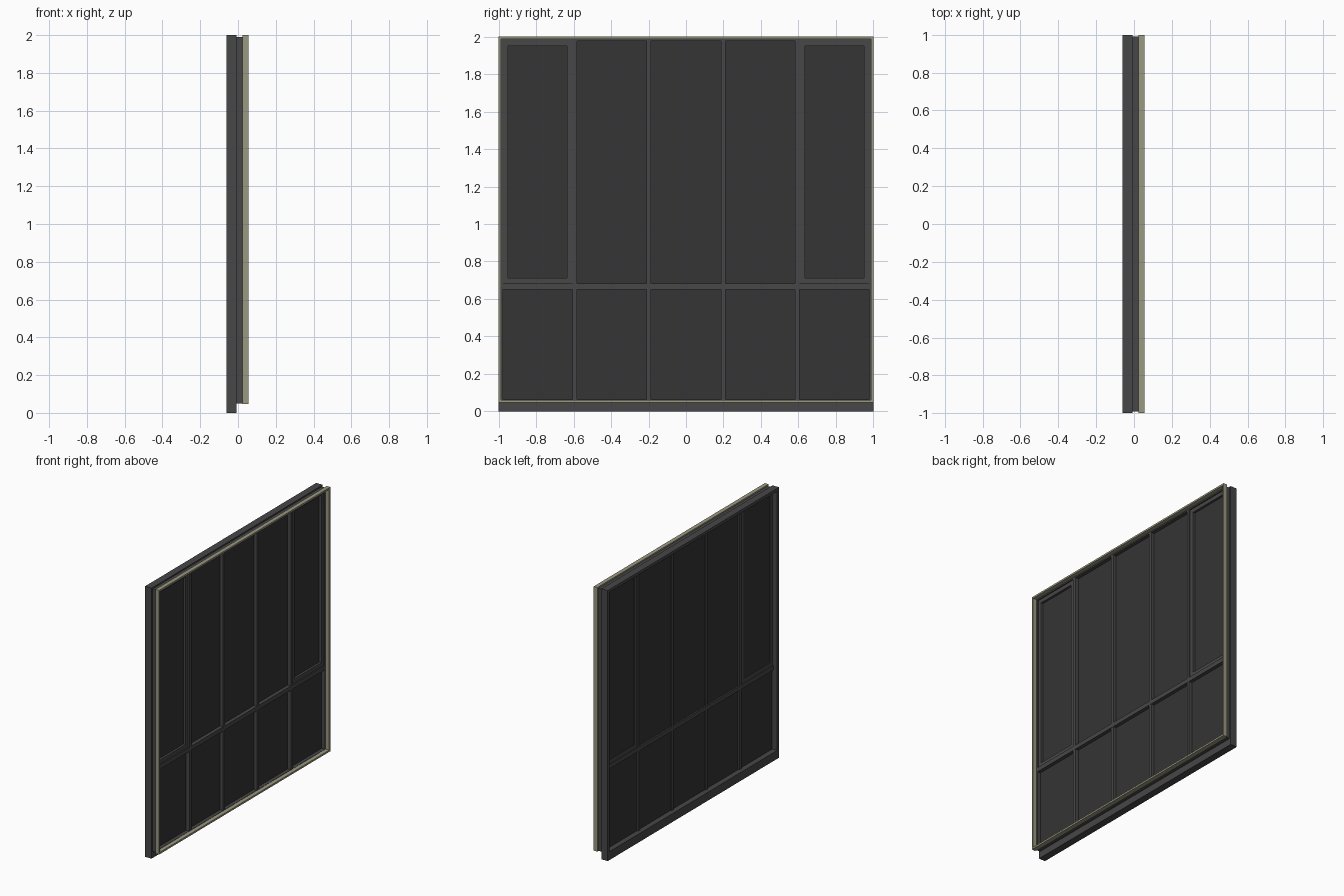
import bpy, bmesh

if "Cube" in bpy.data.objects:
    bpy.data.objects.remove(bpy.data.objects["Cube"])


def material(name, rgb):
    m = bpy.data.materials.new(name)
    m.diffuse_color = (*rgb, 1)
    m.use_nodes = True
    m.node_tree.nodes["Principled BSDF"].inputs["Base Color"].default_value = m.diffuse_color
    return m


DARK = material("dark_metal", (0.065, 0.063, 0.065))
GLASS = material("dark_glass", (0.035, 0.035, 0.035))
BEIGE = material("beige_trim", (0.33, 0.32, 0.22))


def finish(name, bm, mat):
    bmesh.ops.recalc_face_normals(bm, faces=bm.faces)
    me = bpy.data.meshes.new(name)
    bm.to_mesh(me)
    bm.free()
    me.materials.append(mat)
    ob = bpy.data.objects.new(name, me)
    bpy.context.collection.objects.link(ob)
    return ob


def box(name, x, y, z, mat):
    bm = bmesh.new()
    bmesh.ops.create_cube(bm, size=1)
    for v in bm.verts:
        v.co = [r[0] + (c + 0.5) * (r[1] - r[0]) for c, r in zip(v.co, (x, y, z))]
    return finish(name, bm, mat)


def frame(name, y, z, profile, mat):
    """Sweep a closed (x, inset) profile around a mitred rectangle."""
    bm = bmesh.new()
    rings = []
    for x, d in profile:
        corners = ((y[0] + d, z[0] + d), (y[1] - d, z[0] + d),
                   (y[1] - d, z[1] - d), (y[0] + d, z[1] - d))
        rings.append([bm.verts.new((x, a, b)) for a, b in corners])
    for i, r in enumerate(rings):
        s = rings[(i + 1) % len(rings)]
        for k in range(4):
            j = (k + 1) % 4
            bm.faces.new((r[k], r[j], s[j], s[k]))
    return finish(name, bm, mat)


# Outer frame with a shallow groove around its edge, and the deep bottom sill
frame("outer_frame", (-1, 1), (0.04, 2),
      [(-0.06, 0), (-0.007, 0), (-0.007, 0.01), (0.025, 0.01),
       (0.025, 0.022), (-0.06, 0.022)], DARK)
box("bottom_sill", (-0.06, -0.007), (-1, 1), (0, 0.045), DARK)

# Beige trim on the room side
frame("beige_trim", (-1, 1), (0.047, 2),
      [(0.025, 0), (0.055, 0), (0.055, 0.013), (0.025, 0.013)], BEIGE)

# Mullions and transom
centres = (-0.593, -0.198, 0.198, 0.593)
for i, c in enumerate(centres):
    box(f"mullion_{i + 1}", (-0.03, 0.025), (c - 0.012, c + 0.012), (0.06, 1.98), DARK)
box("transom", (-0.031, 0.026), (-0.98, 0.98), (0.65, 0.682), DARK)

# Glass panes, one lower and one upper per bay
edges = (-0.99, *centres, 0.99)
for i in range(5):
    y = (edges[i] + 0.008, edges[i + 1] - 0.008)
    box(f"lower_pane_{i + 1}", (-0.02, 0.0), y, (0.058, 0.655), GLASS)
    box(f"upper_pane_{i + 1}", (-0.02, 0.0), y, (0.677, 1.982), GLASS)

# Opening sashes in the two outer upper bays
for side, y in (("left", (-0.979, -0.606)), ("right", (0.606, 0.979))):
    frame(f"{side}_sash", y, (0.681, 1.979),
          [(-0.024, 0), (0.017, 0), (0.017, 0.03), (-0.024, 0.03)], DARK)
